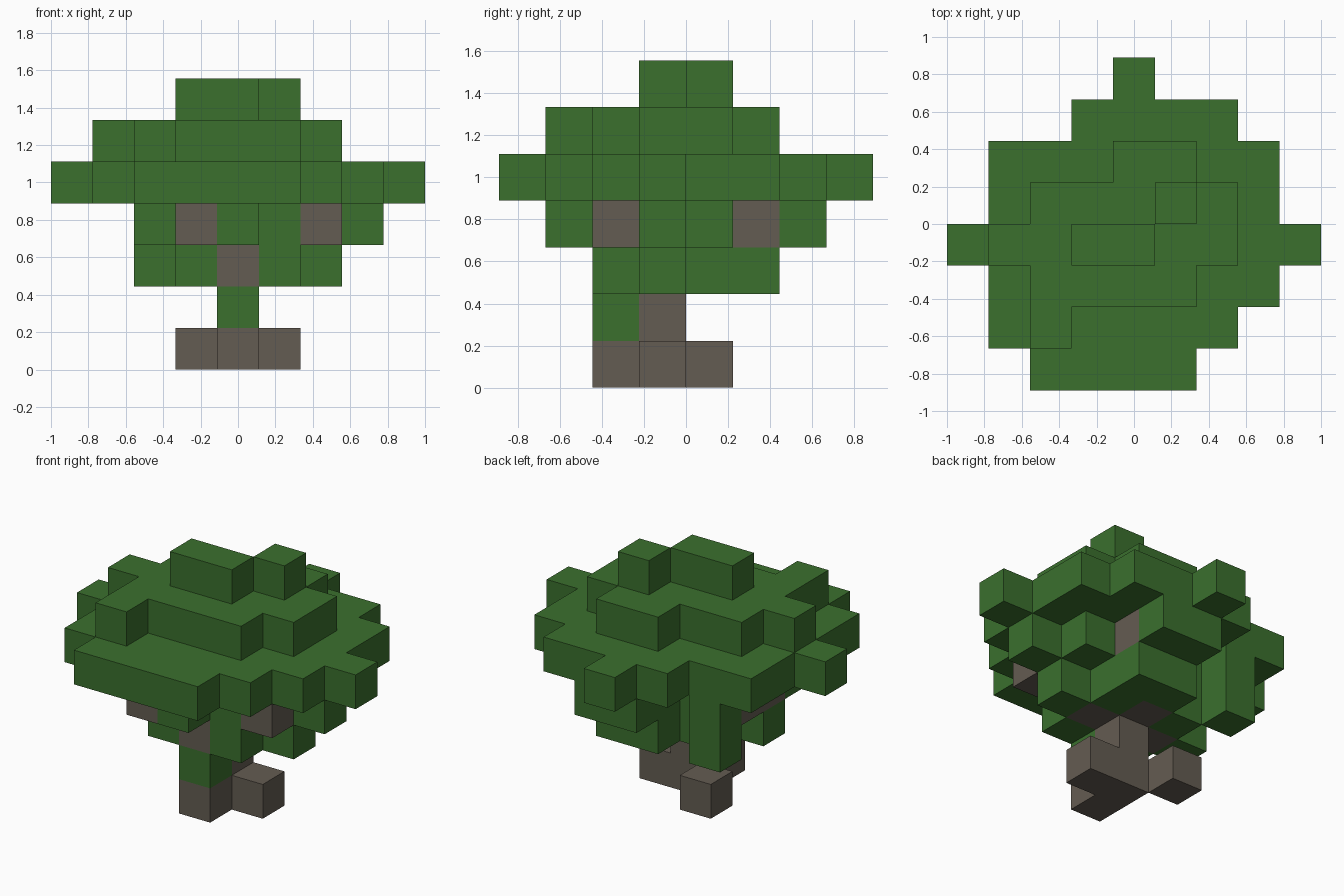
import bpy
import bmesh
from mathutils import Vector

cube = bpy.data.objects.get("Cube")
if cube:
    bpy.data.objects.remove(cube, do_unlink=True)

CELL = 2 / 9
EMPTY = "........."

# Floor plans from the ground up: rows run front to back, L = leaves, W = wood
LAYERS = [
    # roots
    [EMPTY, EMPTY, "....W....", "....WW...", "...W.....", EMPTY, EMPTY, EMPTY],
    # stem
    [EMPTY, EMPTY, "....L....", "....W....", EMPTY, EMPTY, EMPTY, EMPTY],
    # lowest leaves around the fork
    [EMPTY, EMPTY, "...LWL...", "..LWWWL..", "...LWL...", "..L.LL...", EMPTY, EMPTY],
    # branch tips between leaves
    [EMPTY, "...WL....", "..LLLLW..", "..WLLLLL.", "..WLLLL..", "..L.LW...", "....LL...", EMPTY],
    # widest leaves
    ["..LLLL...", ".LLLLLL..", ".LLLLLLL.", "LLLLLLLLL", ".LLLLLLL.", ".LLLLLLL.", "...LLLL..", "....L...."],
    # upper leaves
    [EMPTY, "..L......", "..LLLL...", ".LLLLLL..", "..LLLLL..", "....LL...", EMPTY, EMPTY],
    # crown
    [EMPTY, EMPTY, EMPTY, "...LL....", ".....L...", EMPTY, EMPTY, EMPTY],
]

cells = {
    (x, y, z): kind
    for z, rows in enumerate(LAYERS)
    for y, row in enumerate(rows)
    for x, kind in enumerate(row)
    if kind != "."
}


def make_material(name, color):
    mat = bpy.data.materials.new(name)
    mat.use_nodes = True
    mat.diffuse_color = (*color, 1)
    bsdf = mat.node_tree.nodes["Principled BSDF"]
    bsdf.inputs["Base Color"].default_value = (*color, 1)
    bsdf.inputs["Roughness"].default_value = 0.9
    return mat


def build_part(name, kind, mat):
    """Make the outer faces of every block of one kind."""
    bm = bmesh.new()
    for cell, cell_kind in cells.items():
        if cell_kind != kind:
            continue
        for axis in range(3):
            for side in (-1, 1):
                neighbour = list(cell)
                neighbour[axis] += side
                if tuple(neighbour) in cells:
                    continue
                normal, u = Vector(), Vector()
                normal[axis] = side / 2
                u[(axis + 1) % 3] = 0.5
                v = normal.cross(u) * 2
                center = Vector(cell) + normal + Vector((-4, -3.5, 0.5))
                corners = (-u - v, u - v, u + v, v - u)
                bm.faces.new([bm.verts.new((center + c) * CELL) for c in corners])
    bmesh.ops.remove_doubles(bm, verts=bm.verts, dist=CELL / 100)
    mesh = bpy.data.meshes.new(name)
    bm.to_mesh(mesh)
    bm.free()
    mesh.materials.append(mat)
    obj = bpy.data.objects.new(name, mesh)
    bpy.context.scene.collection.objects.link(obj)


build_part("trunk_and_branches", "W", make_material("bark brown", (0.127, 0.107, 0.084)))
build_part("foliage", "L", make_material("leaf green", (0.043, 0.162, 0.027)))
